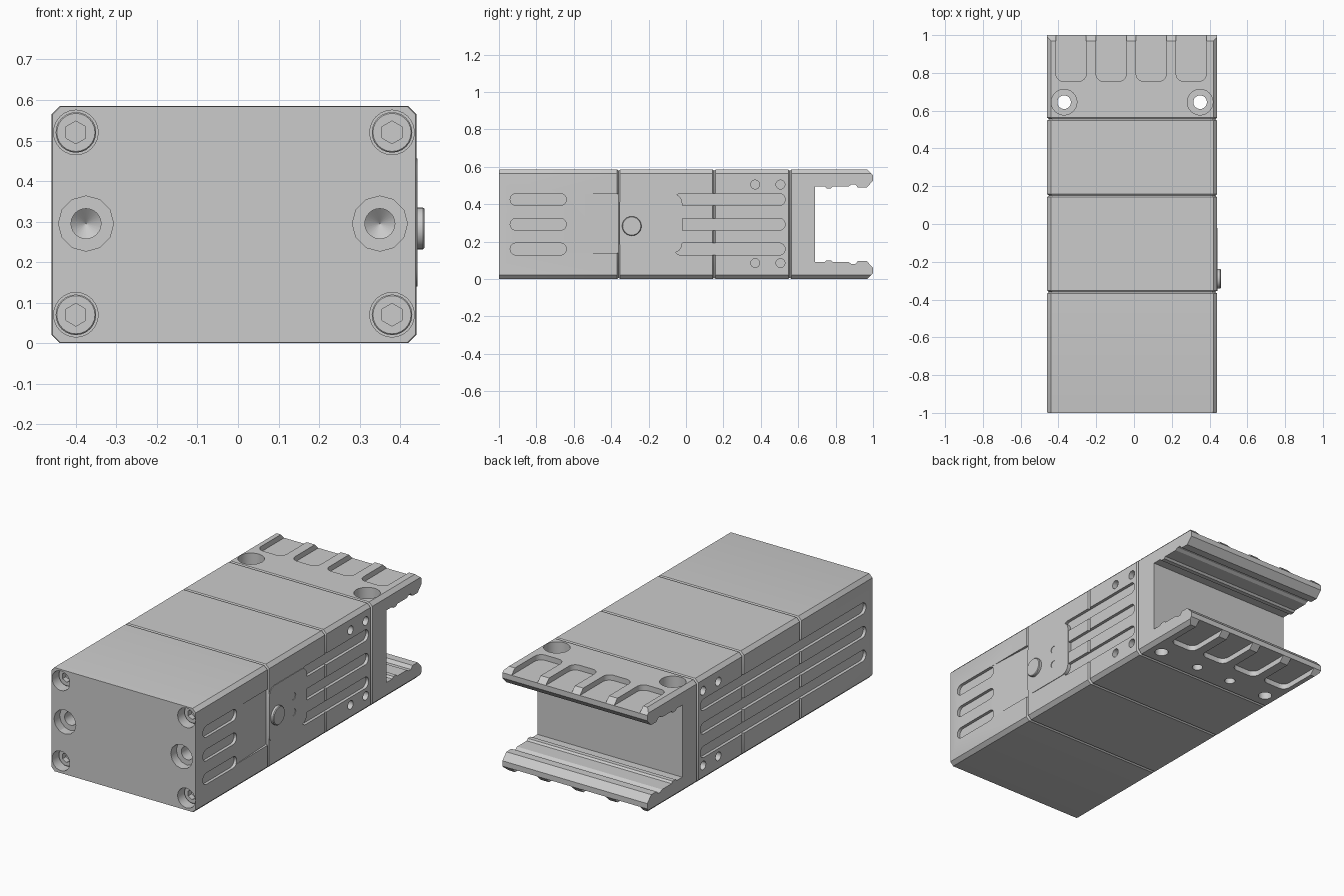
import bpy, bmesh, math
from mathutils import Vector

if "Cube" in bpy.data.objects:
    bpy.data.objects.remove(bpy.data.objects["Cube"], do_unlink=True)

GREY = (0.6, 0.6, 0.6, 1)
mat = bpy.data.materials.new("plain_grey")
mat.use_nodes = True
mat.diffuse_color = GREY
mat.node_tree.nodes["Principled BSDF"].inputs["Base Color"].default_value = GREY

CX, H = -0.01, 0.585          # body centre and height
LEFT, RIGHT = 0.44, -0.46     # side faces
PLACE = {"x": lambda a, b, t: (t, a, b),
         "y": lambda a, b, t: (a, t, b),
         "z": lambda a, b, t: (a, b, t)}


def loft(name, pts, axis, stations):
    """Stack scaled copies of a 2D outline along an axis and skin them."""
    mid = sum((Vector(p) for p in pts), Vector((0, 0))) / len(pts)
    bm = bmesh.new()
    rings = []
    for pos, s in stations:
        ring = [mid + (Vector(p) - mid) * s for p in pts]
        rings.append([bm.verts.new(PLACE[axis](p.x, p.y, pos)) for p in ring])
    n = len(pts)
    for lo, hi in zip(rings, rings[1:]):
        for i in range(n):
            j = (i + 1) % n
            bm.faces.new((lo[i], lo[j], hi[j], hi[i]))
    bm.faces.new(rings[0])
    bm.faces.new(rings[-1])
    bmesh.ops.recalc_face_normals(bm, faces=bm.faces)
    mesh = bpy.data.meshes.new(name)
    bm.to_mesh(mesh)
    bm.free()
    mesh.materials.append(mat)
    ob = bpy.data.objects.new(name, mesh)
    bpy.context.collection.objects.link(ob)
    return ob


def prism(name, pts, axis, lo, hi):
    return loft(name, pts, axis, [(lo, 1), (hi, 1)])


def ring(a, b, r, n=24):
    return [(a + r * math.cos(math.tau * i / n), b + r * math.sin(math.tau * i / n))
            for i in range(n)]


def rounded(a0, b0, a1, b1, r, n=6):
    pts = []
    for k, (a, b) in enumerate([(a1 - r, b1 - r), (a0 + r, b1 - r),
                                (a0 + r, b0 + r), (a1 - r, b0 + r)]):
        for i in range(n + 1):
            t = math.pi / 2 * (k + i / n)
            pts.append((a + r * math.cos(t), b + r * math.sin(t)))
    return pts


def cut(target, cutters):
    """Subtract every cutter from the target, then drop the cutters."""
    for c in cutters:
        m = target.modifiers.new("cut", "BOOLEAN")
        m.operation, m.solver, m.object = "DIFFERENCE", "EXACT", c
    bpy.context.view_layer.update()
    deps = bpy.context.evaluated_depsgraph_get()
    mesh = bpy.data.meshes.new_from_object(target.evaluated_get(deps))
    target.modifiers.clear()
    target.data = mesh
    for c in cutters:
        bpy.data.objects.remove(c, do_unlink=True)


def mirror_z(pts):
    return [(a, H - b) for a, b in pts]


# Body sections with chamfered long edges and seam grooves
c = 0.02
outline = [(RIGHT, c), (RIGHT + c, 0), (LEFT - c, 0), (LEFT, c),
           (LEFT, H - c), (LEFT - c, H), (RIGHT + c, H), (RIGHT, H - c)]
G, S = 0.008, 0.978


def section(name, y0, y1, front=S, back=S):
    return loft(name, outline, "y", [(y0, front), (y0 + G, 1), (y1 - G, 1), (y1, back)])


front_body = section("front_body", -1, -0.36, front=0.995)
middle_body = section("middle_body", -0.36, 0.15)
rear_body = section("rear_body", 0.15, 0.555)
clamp = section("clamp", 0.555, 1, back=1)


# Long grooves on both sides
def grooves(y0, y1, left):
    x0, x1 = (LEFT - 0.017, LEFT + 0.1) if left else (RIGHT - 0.1, RIGHT + 0.017)
    return [prism("groove_cutter", rounded(y0, z - 0.032, y1, z + 0.032, 0.0318), "x", x0, x1)
            for z in (0.16, 0.2925, 0.425)]


for body in (front_body, middle_body, rear_body):
    cut(body, grooves(-0.94, 0.53, False))
cut(front_body, grooves(-0.94, -0.64, True))
for body in (middle_body, rear_body):
    cut(body, grooves(-0.06, 0.53, True))

# Sloping thumb recess ahead of the button plate
ramp = [(LEFT, -0.655), (LEFT - 0.016, -0.34), (0.6, -0.34), (0.6, -0.655)]
cut(front_body, [prism("ramp_cutter", ramp, "z", 0.14, 0.455)])

# Front holes: four corner bolts and two countersunk ports
bolts = [(x, z) for x in (-0.40, 0.38) for z in (0.07, 0.52)]
ports = [(x, 0.295) for x in (-0.375, 0.35)]
holes = [prism("bolt_cutter", ring(x, z, 0.055), "y", -1.1, -0.9) for x, z in bolts]
for x, z in ports:
    holes.append(prism("port_cutter", ring(x, z, 0.068, 12), "y", -1.1, -0.95))
    holes.append(loft("port_tip_cutter", ring(x, z, 0.037), "y",
                      [(-1.05, 1), (-0.88, 1), (-0.85, 0.02)]))
cut(front_body, holes)
for i, (x, z) in enumerate(bolts):
    head = loft(f"bolt_head_{i + 1}", ring(x, z, 0.05), "y",
                [(-0.95, 0.94), (-0.947, 1), (-0.895, 1)])
    hexagon = [(b - z + x, a - x + z) for a, b in ring(x, z, 0.028, 6)]
    cut(head, [prism("socket_cutter", hexagon, "y", -1, -0.92)])

# Small screw holes in the sides of the rear section
pins = []
for y in (0.37, 0.505):
    for z in (0.085, 0.505):
        for x0, x1 in ((LEFT - 0.03, LEFT + 0.1), (RIGHT - 0.1, RIGHT + 0.03)):
            pins.append(prism("pin_cutter", ring(y, z, 0.024, 16), "x", x0, x1))
cut(rear_body, pins)

# Button plate with two indicator holes and the button
plate = prism("button_plate", rounded(-0.355, 0.14, -0.02, 0.455, 0.05), "x",
              LEFT - 0.018, LEFT + 0.003)
cut(plate, [prism("light_cutter", ring(-0.14, z, 0.02, 16), "x", LEFT - 0.008, 0.6)
            for z in (0.24, 0.33)])
loft("button", ring(-0.29, 0.283, 0.052), "x", [(LEFT - 0.01, 1), (0.456, 1), (0.46, 0.93)])

# Clamp mouth with toothed jaws and bevelled tips
jaw = [(0.69, 0.495), (0.74, 0.495), (0.75, 0.485), (0.775, 0.485), (0.785, 0.495),
       (0.87, 0.495), (0.885, 0.505), (0.905, 0.505), (0.92, 0.488), (0.965, 0.488),
       (1, 0.525), (1.1, 0.62)]
mouth = jaw + mirror_z(jaw)[::-1]
tip = [(0.96, 0.595), (1.01, 0.545), (1.1, 0.7)]
cutters = [prism("mouth_cutter", mouth, "x", -1, 1)]
cutters += [prism("tip_cutter", t, "x", -1, 1) for t in (tip, mirror_z(tip))]

# Pockets between the ribs on both jaws
for i in range(4):
    x = -0.333 + i * 0.212
    shape = rounded(x - 0.08, 0.755, x + 0.08, 1.2, 0.04)
    cutters.append(prism("pocket_cutter", shape, "z", H - 0.03, H + 0.1))
    cutters.append(prism("pocket_cutter", shape, "z", -0.1, 0.03))

# Vertical mounting holes, counterbored from above, and two blind holes below
for x in (-0.37, 0.35):
    cutters.append(prism("bore_cutter", ring(x, 0.645, 0.068), "z", H - 0.07, H + 0.1))
    cutters.append(prism("through_cutter", ring(x, 0.645, 0.036), "z", -0.1, H + 0.2))
for x in (-0.125, 0.1):
    cutters.append(prism("blind_cutter", ring(x, 0.645, 0.028), "z", -0.1, 0.06))
cut(clamp, cutters)

# Smooth round walls, keep edges sharp
bpy.ops.object.select_all(action="DESELECT")
for ob in bpy.context.collection.objects:
    if ob.type == "MESH" and ob.data.materials and ob.data.materials[0] == mat:
        ob.select_set(True)
        bpy.context.view_layer.objects.active = ob
bpy.ops.object.shade_smooth_by_angle(angle=math.radians(30))
